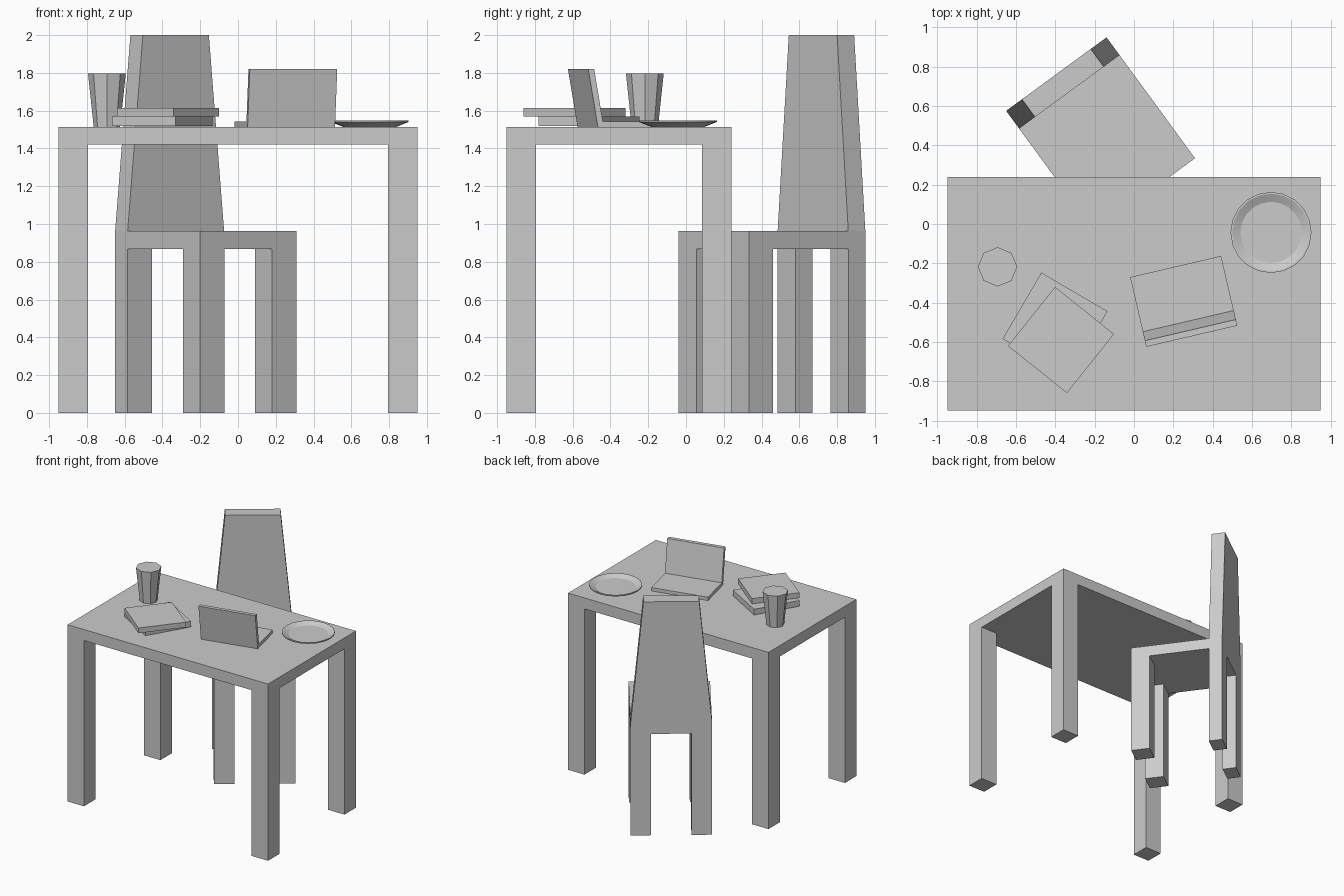
import bpy, bmesh
from math import radians, cos, sin, pi
from mathutils import Matrix

if "Cube" in bpy.data.objects:
    bpy.data.objects.remove(bpy.data.objects["Cube"])


def frame(x, y, angle):
    """Placement on the floor plan: move to (x, y), turned about z."""
    return Matrix.Translation((x, y, 0)) @ Matrix.Rotation(radians(angle), 4, 'Z')


def finish(name, bm, place):
    bmesh.ops.recalc_face_normals(bm, faces=bm.faces)
    mesh = bpy.data.meshes.new(name)
    bm.to_mesh(mesh)
    bm.free()
    ob = bpy.data.objects.new(name, mesh)
    bpy.context.collection.objects.link(ob)
    ob.matrix_world = place
    return ob


def prism(name, profile, axis, a, b, place=Matrix()):
    """Extrude a closed profile from a to b along axis (0 = x, 1 = y)."""
    bm = bmesh.new()

    def point(p, t):
        return (t, p[0], p[1]) if axis == 0 else (p[0], t, p[1])

    face = bm.faces.new([bm.verts.new(point(p, a)) for p in profile])
    ext = bmesh.ops.extrude_face_region(bm, geom=[face])['geom']
    step = (b - a, 0, 0) if axis == 0 else (0, b - a, 0)
    bmesh.ops.translate(bm, vec=step,
                        verts=[v for v in ext if isinstance(v, bmesh.types.BMVert)])
    return finish(name, bm, place)


def box(name, x0, x1, y0, y1, z0, z1, place=Matrix()):
    return prism(name, [(x0, z0), (x1, z0), (x1, z1), (x0, z1)], 1, y0, y1, place)


def lathe(name, profile, sides, place):
    """Revolve an (r, z) profile; r = 0 collapses to a pole."""
    bm = bmesh.new()
    verts = [bm.verts.new((r, 0, z)) for r, z in profile]
    edges = [bm.edges.new(pair) for pair in zip(verts, verts[1:])]
    bmesh.ops.spin(bm, geom=verts + edges, cent=(0, 0, 0), axis=(0, 0, 1),
                   angle=2 * pi, steps=sides)
    bmesh.ops.remove_doubles(bm, verts=bm.verts, dist=0.0005)
    return finish(name, bm, place)


# Table
TOP = 1.514
table = frame(0, -0.355, 0)
box("table_top", -0.95, 0.95, -0.595, 0.595, 1.42, TOP, table)
LEG = 0.155
for sx, side in ((-1, "left"), (1, "right")):
    for sy, end in ((-1, "front"), (1, "back")):
        xs = sorted((sx * 0.95, sx * (0.95 - LEG)))
        ys = sorted((sy * 0.595, sy * (0.595 - LEG)))
        box(f"table_{end}_{side}_leg", *xs, *ys, 0, 1.42, table)

# Chair, turned on the floor, its back towards local +y
chair = frame(-0.17, 0.455, 36.2)
W, D, BACK = 0.3165, 0.381, 0.112
SEAT = 0.963
box("seat", -W, W, -D, D, 0.868, SEAT, chair)
for sx, side in ((-1, "left"), (1, "right")):
    xs = sorted((sx * W, sx * (W - 0.16)))
    box(f"chair_front_{side}_leg", *xs, -D, -D + 0.155, 0, 0.868, chair)
    box(f"chair_back_{side}_leg", *xs, D - BACK, D, 0, 0.868, chair)
prism("backrest", [(-W, SEAT), (W, SEAT), (W - 0.1, 2.0), (0.1 - W, 2.0)],
      1, D - BACK, D, chair)

# Cup: solid tapered octagon
lathe("cup", [(0, TOP), (0.07, TOP), (0.1, 1.797), (0, 1.797)], 8,
      frame(-0.694, -0.218, 0))

# Plate: shallow dish with a thin rim
plate = lathe("plate", [(0, TOP), (0.14, TOP), (0.206, 1.54), (0.206, 1.549),
                        (0.197, 1.549), (0.156, 1.529), (0, 1.529)], 20,
              frame(0.697, -0.043, 0))
bpy.context.view_layer.objects.active = plate
plate.select_set(True)
bpy.ops.object.shade_smooth_by_angle(angle=radians(25))

# Open laptop: local +y is the open side, screen leans the other way
laptop = frame(0.2115, -0.2165, 13.1)
HALF = 0.2375
prism("laptop_base", [(0, TOP), (-0.312, TOP), (-0.317, 1.543), (0, 1.543)],
      0, -HALF, HALF, laptop)
prism("laptop_screen", [(-0.285, 1.543), (-0.317, 1.543), (-0.364, 1.82),
                        (-0.332, 1.82)], 0, -HALF, HALF, laptop)

# Two stacked books
box("lower_book", -0.195, 0.195, -0.195, 0.195, 1.52, 1.569,
    frame(-0.4015, -0.514, -30.3))
box("upper_book", -0.192, 0.192, -0.192, 0.192, 1.569, 1.614,
    frame(-0.3715, -0.59, -38.6))
